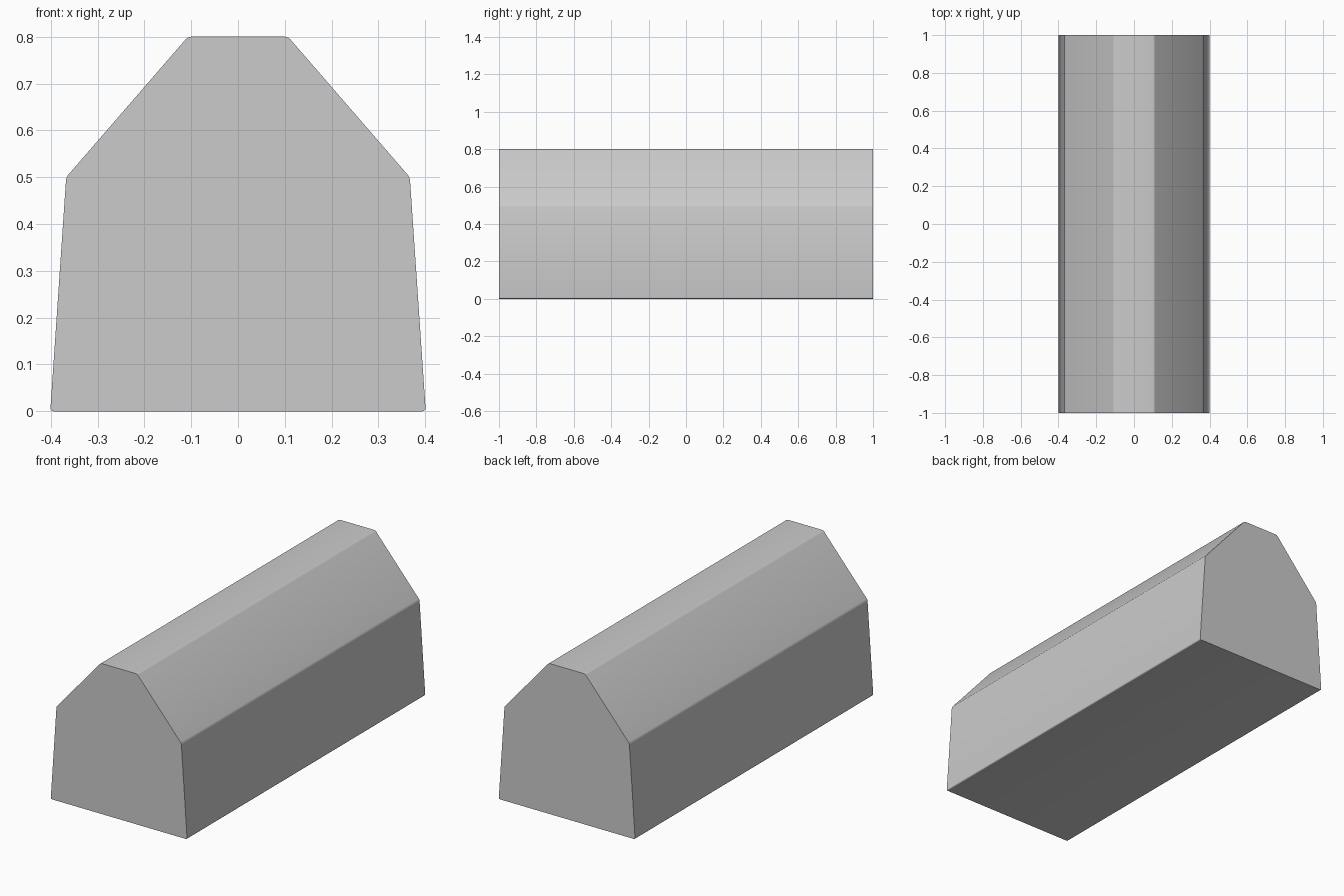
import bpy, bmesh, math

if "Cube" in bpy.data.objects:
    bpy.data.objects.remove(bpy.data.objects["Cube"])

# Right half of the cross-section (x, z), mirrored to close the outline
half = [(0.401, 0.0), (0.367, 0.5), (0.107, 0.8)]
outline = half + [(-x, z) for x, z in reversed(half)]

# Extrude the outline along y
bm = bmesh.new()
front = bm.faces.new([bm.verts.new((x, -1, z)) for x, z in outline])
back = bmesh.ops.extrude_face_region(bm, geom=[front], use_keep_orig=True)
bmesh.ops.translate(bm, vec=(0, 2, 0),
                    verts=[v for v in back["geom"] if isinstance(v, bmesh.types.BMVert)])

# Softly round the long edges only, leaving the end faces crisp
long_edges = [e for e in bm.edges if abs(e.verts[0].co.y - e.verts[1].co.y) > 1]
bmesh.ops.bevel(bm, geom=long_edges, offset=0.007, segments=3,
                profile=0.5, affect="EDGES")
bmesh.ops.recalc_face_normals(bm, faces=bm.faces)

mesh = bpy.data.meshes.new("ridged_block")
bm.to_mesh(mesh)
bm.free()
block = bpy.data.objects.new("ridged_block", mesh)
bpy.context.collection.objects.link(block)

# Smooth shading along the body, sharp at the ends
bpy.context.view_layer.objects.active = block
block.select_set(True)
bpy.ops.object.shade_smooth_by_angle(angle=math.radians(40))
